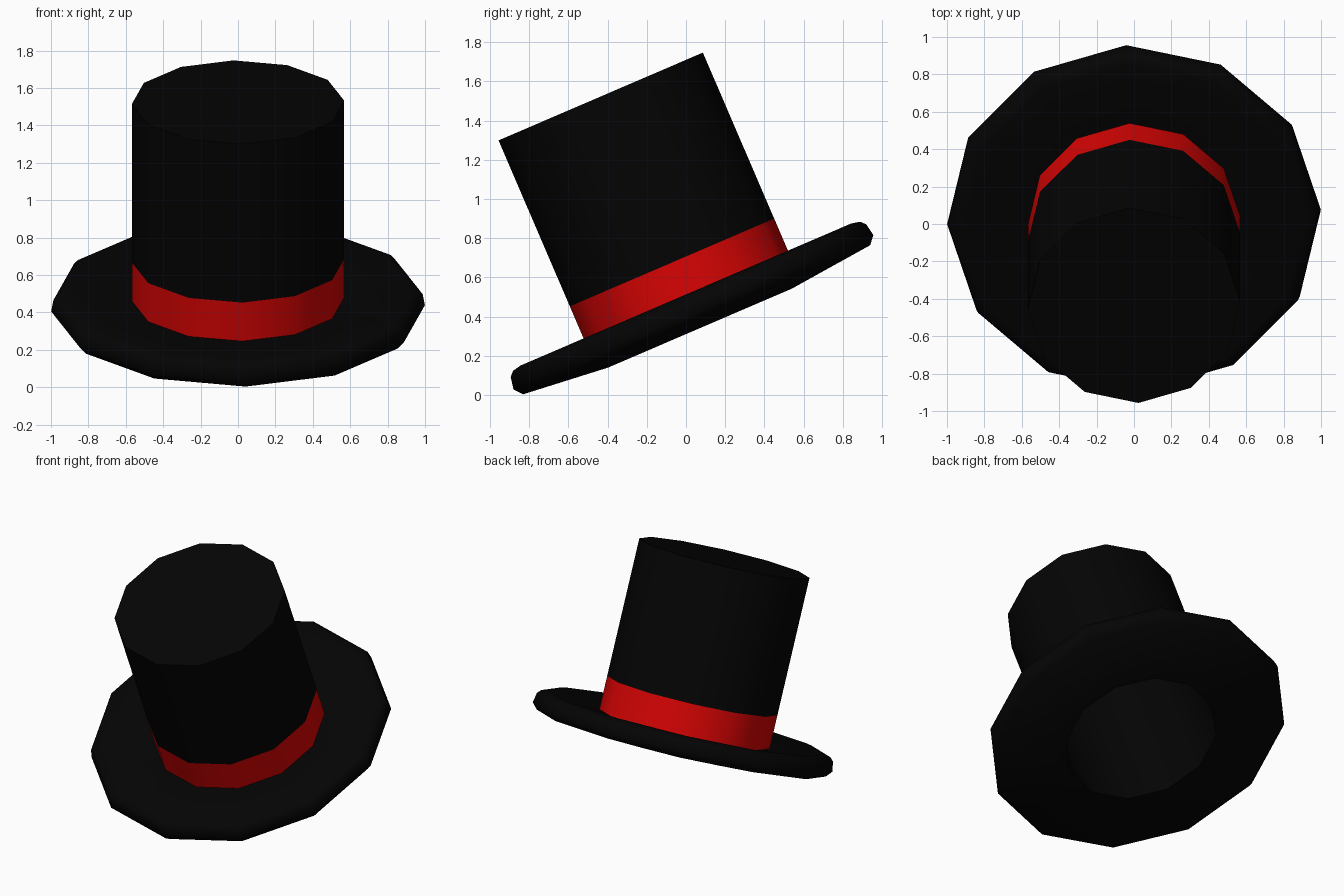
import bpy, bmesh, math
from mathutils import Matrix

if "Cube" in bpy.data.objects:
    bpy.data.objects.remove(bpy.data.objects["Cube"])

SIDES = 12
TWIST = math.radians(2.4)
TILT = math.radians(23.25)
PLACE = Matrix.Translation((0, 0.186, 0.077)) @ Matrix.Rotation(TILT, 4, 'X')


def material(name, rgb):
    m = bpy.data.materials.new(name)
    m.diffuse_color = (*rgb, 1)
    m.use_nodes = True
    m.node_tree.nodes["Principled BSDF"].inputs["Base Color"].default_value = m.diffuse_color
    return m


black = material("black felt", (0.0012, 0.0012, 0.0012))
red = material("red ribbon", (0.70, 0.0012, 0.0012))


def lathe(name, profile, mats, cap_last=False):
    """Twelve-sided turned shape; each profile point is (radius, height, material of next strip)."""
    bm = bmesh.new()
    rings = []
    for r, h, _ in profile:
        rings.append([bm.verts.new((r * math.cos(TWIST + 2 * math.pi * i / SIDES),
                                    r * math.sin(TWIST + 2 * math.pi * i / SIDES), h))
                      for i in range(SIDES)])
    for (a, b), (_, _, mi) in zip(zip(rings, rings[1:]), profile):
        for i in range(SIDES):
            j = (i + 1) % SIDES
            bm.faces.new((a[i], a[j], b[j], b[i])).material_index = mi
    if cap_last:
        bm.faces.new(rings[-1])
    bm.transform(PLACE)
    me = bpy.data.meshes.new(name)
    bm.to_mesh(me)
    bm.free()
    ob = bpy.data.objects.new(name, me)
    bpy.context.collection.objects.link(ob)
    for m in mats:
        me.materials.append(m)
    bpy.ops.object.select_all(action='DESELECT')
    ob.select_set(True)
    bpy.context.view_layer.objects.active = ob
    bpy.ops.object.shade_smooth_by_angle(angle=math.radians(50))
    return ob


# Brim: sloping underside around the opening, rounded rim, top dipping to the crown
lathe("brim", [(0.512, 0.288, 0), (0.965, 0.334, 0), (1.0, 0.375, 0),
               (0.988, 0.44, 0), (0.965, 0.464, 0), (0.92, 0.474, 0),
               (0.568, 0.428, 0)], [black])

# Crown: ribbon band at the foot, black wall above, flat top
lathe("crown", [(0.568, 0.428, 1), (0.568, 0.652, 0), (0.568, 1.574, 0)],
      [black, red], cap_last=True)

# Lining: hollow inside of the hat
lining = lathe("lining", [(0.512, 0.288, 0), (0.512, 1.52, 0)], [black], cap_last=True)
lining.data.flip_normals()
